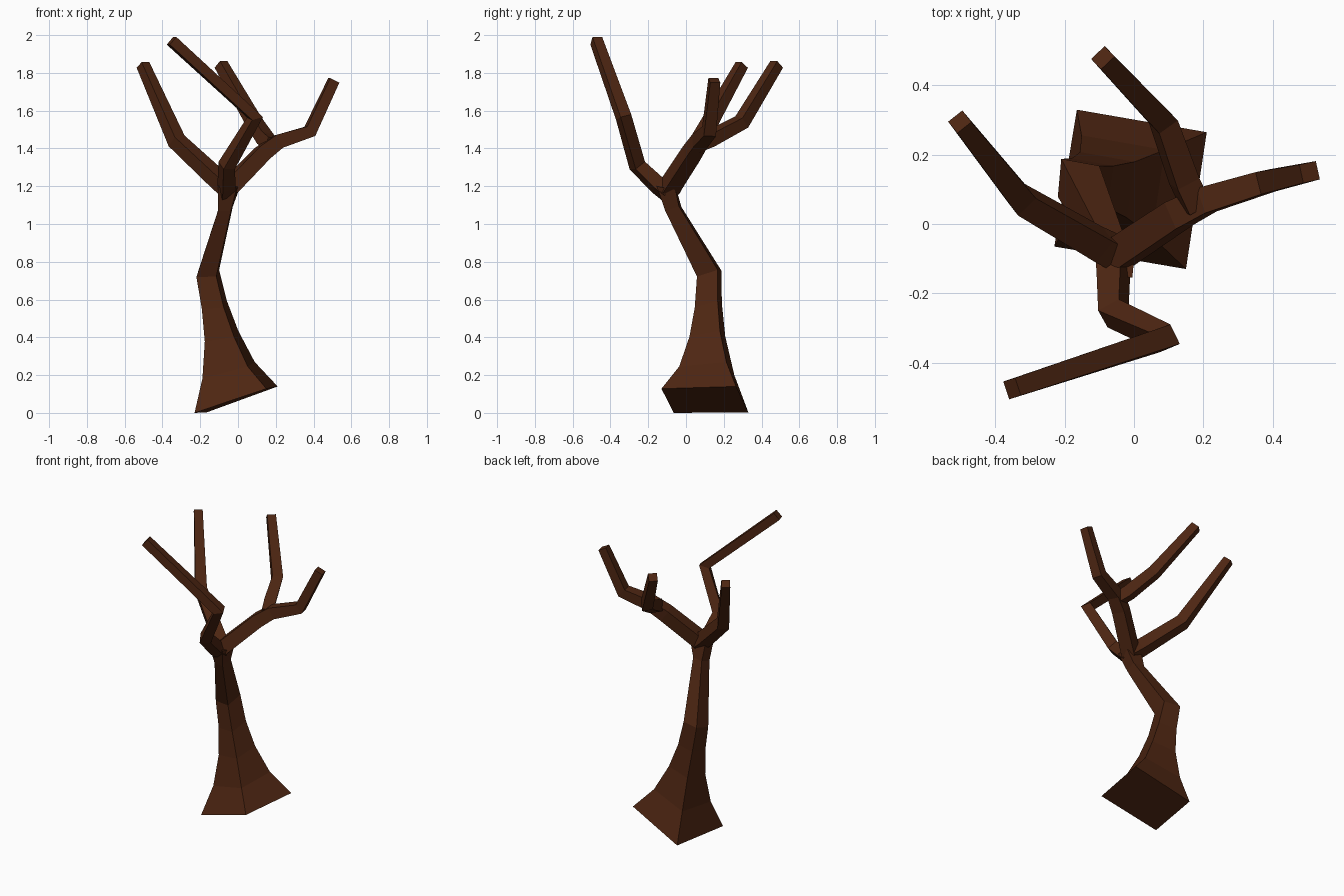
import bpy, bmesh
from mathutils import Vector

if "Cube" in bpy.data.objects:
    bpy.data.objects.remove(bpy.data.objects["Cube"])

bark = bpy.data.materials.new("dark_brown_bark")
bark.diffuse_color = (0.075, 0.019, 0.006, 1)
bark.use_nodes = True
bark.node_tree.nodes["Principled BSDF"].inputs["Base Color"].default_value = bark.diffuse_color


def loft(name, rings):
    """Skin four-cornered rings into a closed, flat-faced limb."""
    bm = bmesh.new()
    loops = [[bm.verts.new(p) for p in ring] for ring in rings]
    for a, b in zip(loops, loops[1:]):
        for i in range(4):
            j = (i + 1) % 4
            bm.faces.new((a[i], a[j], b[j], b[i]))
    bm.faces.new(loops[0])
    bm.faces.new(loops[-1])
    bmesh.ops.recalc_face_normals(bm, faces=bm.faces)
    me = bpy.data.meshes.new(name)
    bm.to_mesh(me)
    bm.free()
    me.materials.append(bark)
    ob = bpy.data.objects.new(name, me)
    bpy.context.collection.objects.link(ob)


def branch(name, nodes):
    """Square limb through (x, y, z, half width) nodes, framed from its tip back."""
    pts = [Vector(n[:3]) for n in nodes]
    segs = [(b - a).normalized() for a, b in zip(pts, pts[1:])]
    tans = [segs[0]] + [(a + b).normalized() for a, b in zip(segs, segs[1:])] + [segs[-1]]
    side = tans[-1].cross(Vector((0, 0, 1))).normalized()
    rings, last = [], tans[-1]
    for p, t, n in reversed(list(zip(pts, tans, nodes))):
        side = last.rotation_difference(t) @ side
        last = t
        up = side.cross(t)
        h = n[3]
        rings.append([p + side * h * a + up * h * b
                      for a, b in ((-1, -1), (1, -1), (1, 1), (-1, 1))])
    loft(name, rings)


# Trunk: tilted flared foot easing into a slim leaning stem with a fork hub
foot = [Vector(v) for v in ((-.22, -.165, -.07), (.16, -.23, .058),
                            (.22, .165, .07), (-.155, .23, -.067))]
stem = [Vector(v) for v in ((-.06, -.045, -.018), (.045, -.065, -.015),
                            (.06, .045, .02), (-.05, .065, .015))]
hub = [Vector(v) for v in ((-.055, -.045, .01), (.045, -.05, .01),
                           (.055, .05, -.01), (-.055, .055, -.01))]
flare = [((-.01, .10, .07), 0), ((-.05, .11, .225), .51), ((-.087, .113, .405), .82),
         ((-.125, .118, .57), .96), ((-.16, .123, .737), 1)]
rings = [[Vector(c) + f.lerp(s, k) for f, s in zip(foot, stem)] for c, k in flare]
rings.append([Vector((-.067, -.067, 1.08)) + s * .66 for s in stem])
rings.append([Vector((-.05, -.105, 1.19)) + h for h in hub])
loft("trunk", rings)

# Branches
branch("left_branch", [(-.04, -.09, 1.18, .042), (-.10, -.06, 1.23, .04),
                       (-.325, .07, 1.44, .036), (-.503, .295, 1.842, .026)])
branch("front_branch", [(-.06, -.10, 1.17, .04), (-.06, -.15, 1.205, .037),
                        (-.06, -.258, 1.31, .034),
                        (.09, -.33, 1.565, .032), (-.352, -.475, 1.97, .027)])
branch("right_branch", [(-.05, -.09, 1.19, .044), (.13, .03, 1.375, .042),
                        (.21, .07, 1.435, .038), (.38, .122, 1.49, .033),
                        (.507, .15, 1.76, .027)])
branch("back_branch", [(.18, .05, 1.42, .036), (.145, .125, 1.45, .036),
                       (.085, .295, 1.54, .033), (-.09, .48, 1.845, .027)])
